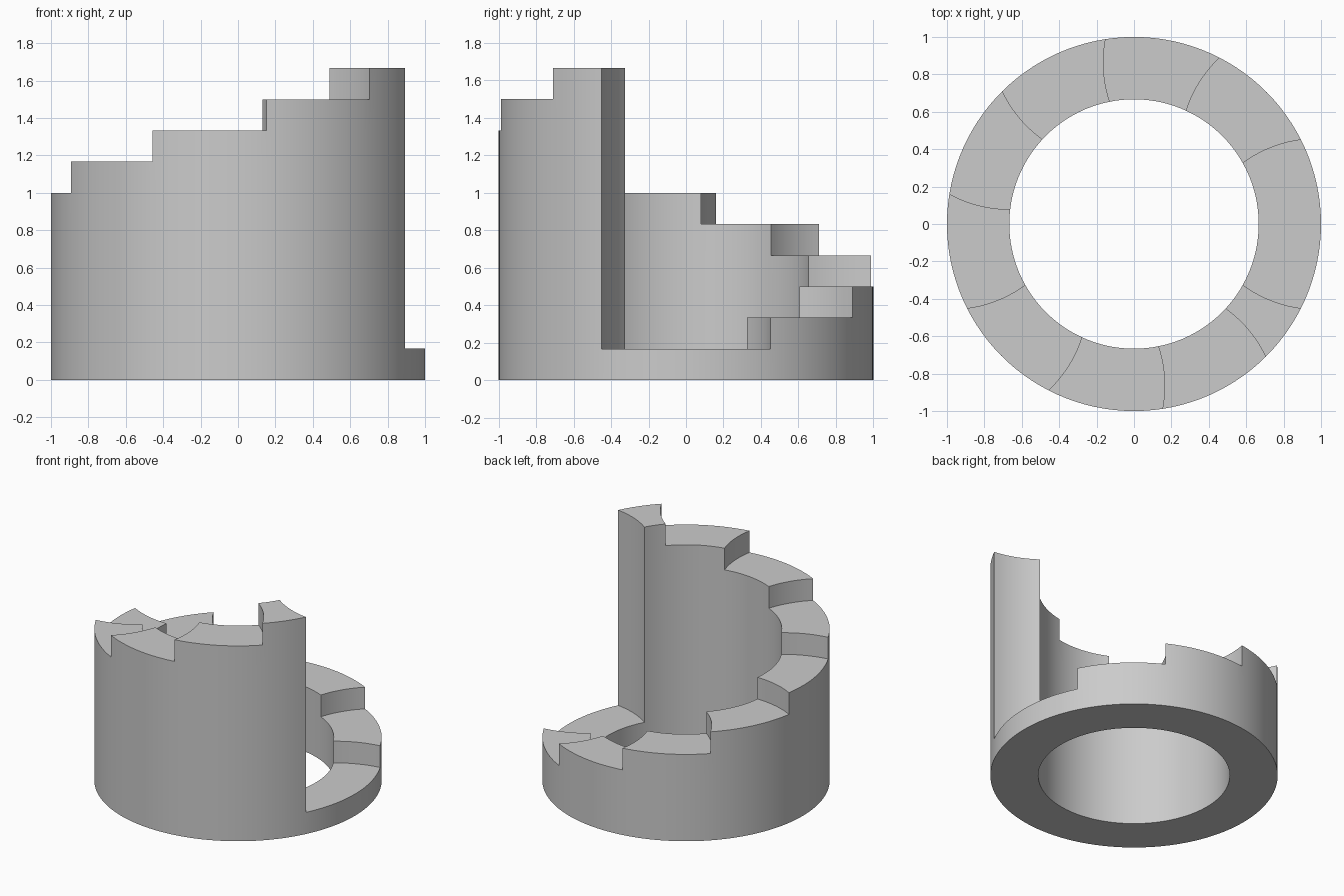
import bpy
import bmesh
from math import acos, cos, sin, pi, radians

cube = bpy.data.objects.get("Cube")
if cube:
    bpy.data.objects.remove(cube, do_unlink=True)

STEPS = 10
RISE = 1 / 6
INNER, OUTER = 2 / 3, 1.0
RADIAL = 10
TURN = 2 * pi / STEPS

radii = [INNER + (OUTER - INNER) * j / RADIAL for j in range(RADIAL + 1)]


def half_width(r):
    """Half angle of the waisted top step: its sides are arcs of the inner radius."""
    return acos(INNER) - acos((r * r + 1 - INNER ** 2) / (2 * r))


def edge_angle(k, r):
    """Angle of the riser in front of step k, at radius r."""
    if k == 0:
        return -TURN + half_width(r)
    if k == STEPS:
        return (STEPS - 1) * TURN + half_width(r)
    return k * TURN - half_width(r)


# Plan of the ring: radial lines following the curved risers, one height per column
lines, heights = [], []
for k in range(STEPS):
    span = edge_angle(k + 1, OUTER) - edge_angle(k, OUTER)
    count = max(6, round(span / radians(3)))
    for c in range(count):
        t = c / count
        lines.append([(r, edge_angle(k, r) * (1 - t) + edge_angle(k + 1, r) * t)
                      for r in radii])
        heights.append(k + 1)

bm = bmesh.new()
n = len(lines)
verts = {}


def vert(i, j, level):
    key = (i % n, j, level)
    if key not in verts:
        r, a = lines[i % n][j]
        verts[key] = bm.verts.new((r * cos(a), r * sin(a), level * RISE))
    return verts[key]


def quad(*keys):
    bm.faces.new([vert(*k) for k in keys])


for i, h in enumerate(heights):
    # Treads and underside
    for j in range(RADIAL):
        for level in (0, h):
            quad((i, j, level), (i, j + 1, level), (i + 1, j + 1, level), (i + 1, j, level))
    # Inner and outer walls
    for level in range(h):
        for j in (0, RADIAL):
            quad((i, j, level), (i + 1, j, level), (i + 1, j, level + 1), (i, j, level + 1))
    # Curved risers, and the tall end wall where the top step meets the bottom one
    low, high = sorted((heights[i - 1], h))
    for level in range(low, high):
        for j in range(RADIAL):
            quad((i, j, level), (i, j + 1, level), (i, j + 1, level + 1), (i, j, level + 1))

bmesh.ops.recalc_face_normals(bm, faces=bm.faces)
mesh = bpy.data.meshes.new("spiral_step_ring")
bm.to_mesh(mesh)
bm.free()

# Plain grey finish
GREY = (0.6, 0.6, 0.6, 1)
mat = bpy.data.materials.new("plain_grey")
mat.use_nodes = True
mat.diffuse_color = GREY
mat.node_tree.nodes["Principled BSDF"].inputs["Base Color"].default_value = GREY
mesh.materials.append(mat)

ring = bpy.data.objects.new("spiral_step_ring", mesh)
bpy.context.collection.objects.link(ring)
bpy.ops.object.select_all(action="DESELECT")
ring.select_set(True)
bpy.context.view_layer.objects.active = ring
bpy.ops.object.shade_smooth_by_angle(angle=radians(30))
